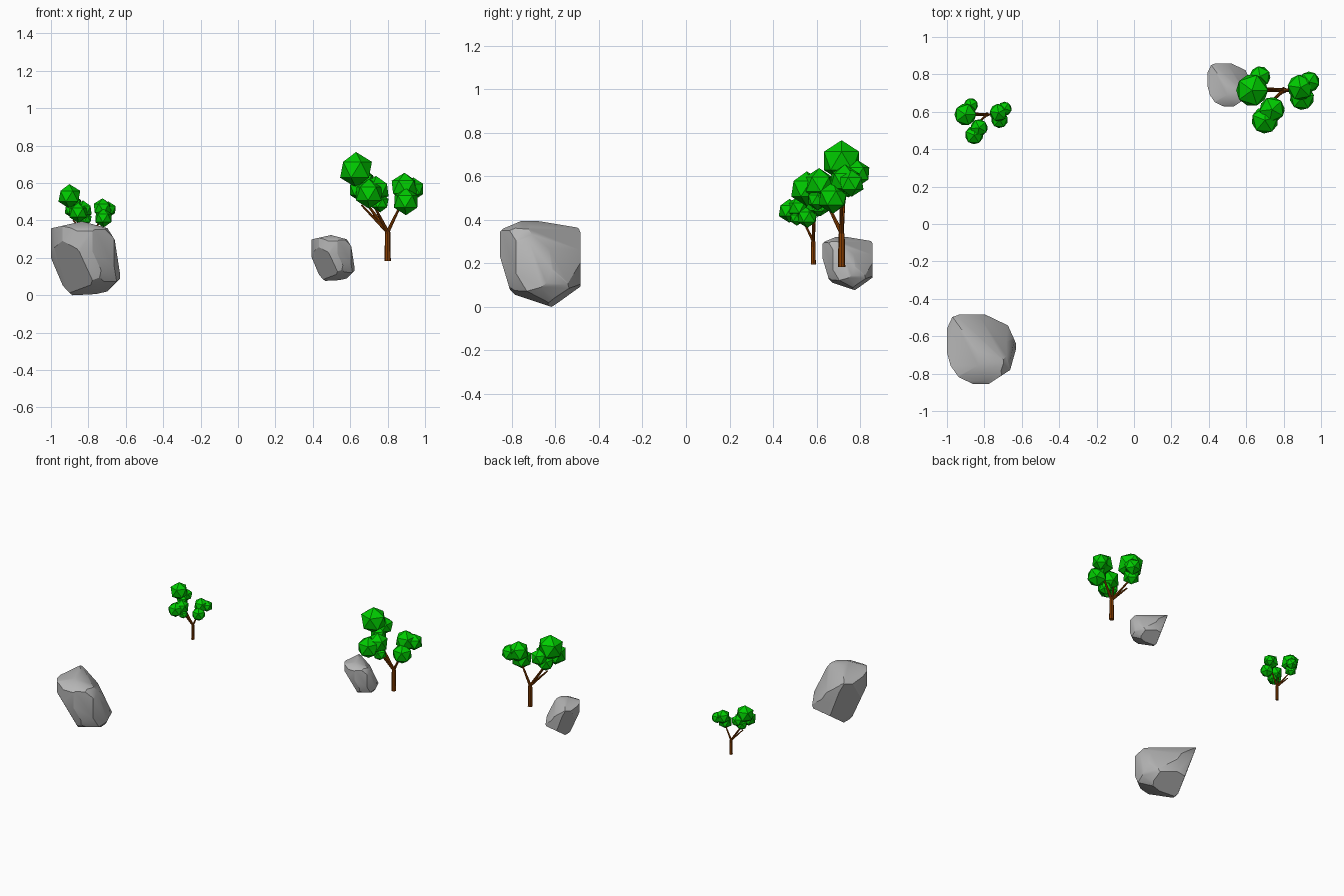
import bpy, bmesh, math
from mathutils import Vector, Matrix

if "Cube" in bpy.data.objects:
    bpy.data.objects.remove(bpy.data.objects["Cube"])


def material(name, rgb):
    m = bpy.data.materials.new(name)
    m.diffuse_color = (*rgb, 1)
    m.use_nodes = True
    m.node_tree.nodes["Principled BSDF"].inputs["Base Color"].default_value = m.diffuse_color
    return m


LEAF = material("leaf green", (0.0, 0.6, 0.0))
BARK = material("bark brown", (0.26, 0.05, 0.0))
STONE = material("stone grey", (0.47, 0.47, 0.47))


def add_object(name, bm, mat, loc, scale):
    bmesh.ops.recalc_face_normals(bm, faces=bm.faces[:])
    mesh = bpy.data.meshes.new(name)
    bm.to_mesh(mesh)
    bm.free()
    mesh.materials.append(mat)
    ob = bpy.data.objects.new(name, mesh)
    bpy.context.collection.objects.link(ob)
    ob.location = loc
    ob.scale = (scale,) * 3
    return ob


# Rock facets: normal x, y, z and distance from the rock's centre
FACETS = [
    (.629, .667, .397, .138), (.5, .55, .67, .135), (-.574, .062, .815, .232),
    (-.577, -.67, -.466, .128), (.243, -.346, -.906, .177), (.836, .343, -.426, .203),
    (.839, .351, .416, .154), (-.844, -.372, -.386, .152), (.126, .556, -.821, .184),
    (-.828, .464, -.319, .158), (-.744, .154, -.65, .189), (.187, -.675, -.715, .186),
    (.762, -.192, .619, .202), (.577, -.738, -.35, .186), (.312, .372, .875, .16),
    (.243, -.346, .906, .212), (.26, 0, .966, .184), (.844, 0, .537, .184),
    (.988, 0, .154, .169), (.707, 0, -.707, .208), (-.682, 0, -.731, .195),
    (-.22, 0, .975, .195), (0, -.39, .92, .214), (0, -.707, .707, .233),
    (0, .707, -.707, .214), (0, -.316, -.949, .173), (0, -.958, -.287, .168),
    (-.35, .94, 0, .216), (.43, .9, 0, .176), (.963, -.27, 0, .177),
    (.545, -.838, 0, .176), (-.434, -.9, 0, .187), (.91, .41, 0, .181),
    (-.819, -.574, 0, .186), (-.965, -.263, 0, .183),
]


# Rock: a block chipped by facet planes, resting on its lowest point
def rock(name, loc, scale):
    bm = bmesh.new()
    bmesh.ops.create_cube(bm, size=1)
    bmesh.ops.scale(bm, vec=(.37, .37, .4), verts=bm.verts)
    for x, y, z, d in FACETS:
        n = Vector((x, y, z)).normalized()
        bmesh.ops.bisect_plane(bm, geom=bm.verts[:] + bm.edges[:] + bm.faces[:], dist=1e-5,
                               plane_co=n * d, plane_no=n, clear_outer=True)
        rim = [e for e in bm.edges if e.is_boundary]
        if rim:
            bmesh.ops.holes_fill(bm, edges=rim, sides=0)
    bmesh.ops.remove_doubles(bm, verts=bm.verts[:], dist=0.004)
    low = min(v.co.z for v in bm.verts)
    bmesh.ops.translate(bm, vec=(0, 0, -low), verts=bm.verts[:])
    ob = add_object(name, bm, STONE, loc, scale)
    bpy.ops.object.select_all(action='DESELECT')
    ob.select_set(True)
    bpy.context.view_layer.objects.active = ob
    bpy.ops.object.shade_smooth_by_angle(angle=math.radians(28))


# Tapered limb between two points
def limb(bm, a, b, r1, r2):
    a, b = Vector(a), Vector(b)
    d = b - a
    rot = d.to_track_quat('Z', 'Y').to_matrix().to_4x4()
    bmesh.ops.create_cone(bm, cap_ends=True, segments=8, radius1=r1, radius2=r2,
                          depth=d.length, matrix=Matrix.Translation((a + b) / 2) @ rot)


# Leaf clumps relative to the trunk base: x, y, z, radius
CLUMPS = [
    (-.169, 0, .488, .095), (-.126, .073, .43, .062), (-.15, .03, .38, .06),
    (-.10, -.16, .36, .08), (-.062, -.103, .38, .075), (-.04, -.11, .31, .05),
    (.09, .015, .395, .077), (.137, .045, .385, .062), (.098, -.04, .318, .073),
]
FORK = (0, 0, .155)
BRANCH_TIPS = [(-.15, .015, .36), (-.14, -.005, .30), (-.085, -.08, .32), (.08, .0, .32)]


def tree(name, loc, scale):
    # Trunk and branches
    bm = bmesh.new()
    limb(bm, (0, 0, 0), FORK, .017, .014)
    for tip in BRANCH_TIPS:
        limb(bm, FORK, tip, .010, .005)
    add_object(name + "_trunk", bm, BARK, loc, scale)
    # Foliage
    bm = bmesh.new()
    for i, (x, y, z, r) in enumerate(CLUMPS):
        m = Matrix.Translation((x, y, z)) @ Matrix.Rotation(i * 0.5, 4, 'Z')
        bmesh.ops.create_icosphere(bm, subdivisions=1, radius=r, matrix=m)
    add_object(name + "_foliage", bm, LEAF, loc, scale)


rock("large_rock", (-.815, -.67, 0), 1)
rock("small_rock", (.509, .743, .077), .62)
tree("large_tree", (.80, .715, .183), 1)
tree("small_tree", (-.786, .585, .195), .685)
